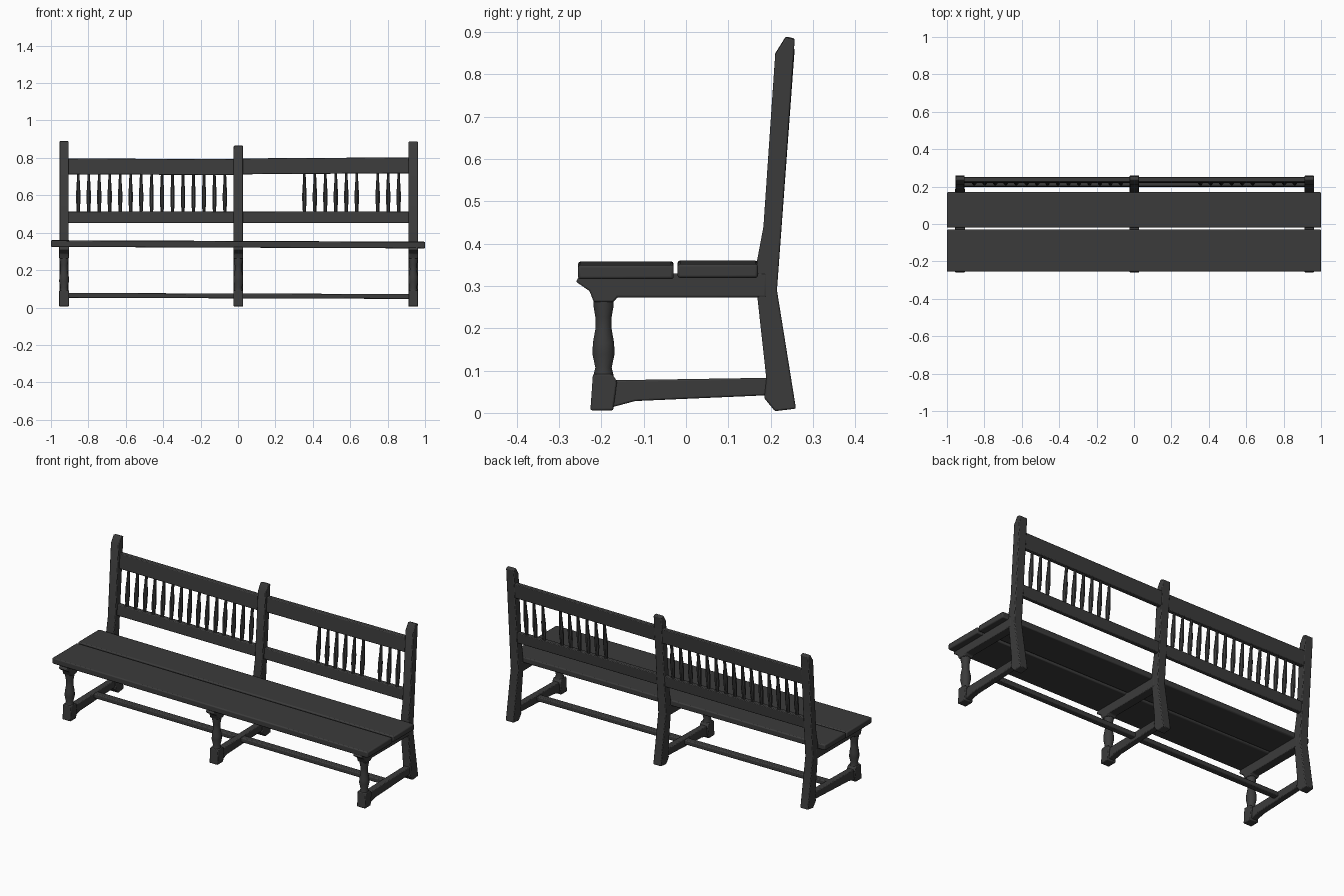
import bpy, bmesh, math
from mathutils import Vector

cube = bpy.data.objects.get("Cube")
if cube:
    bpy.data.objects.remove(cube, do_unlink=True)

wood = bpy.data.materials.new("dark charcoal wood")
wood.use_nodes = True
COLOUR = (0.044, 0.044, 0.044, 1)
wood.diffuse_color = COLOUR
wood.node_tree.nodes["Principled BSDF"].inputs["Base Color"].default_value = COLOUR


def finish(name, bm, bevel=0.0):
    bmesh.ops.recalc_face_normals(bm, faces=bm.faces)
    mesh = bpy.data.meshes.new(name)
    bm.to_mesh(mesh)
    bm.free()
    mesh.materials.append(wood)
    obj = bpy.data.objects.new(name, mesh)
    bpy.context.collection.objects.link(obj)
    if bevel:
        mod = obj.modifiers.new("soft edges", "BEVEL")
        mod.width = bevel
        mod.segments = 2
    bpy.ops.object.select_all(action="DESELECT")
    obj.select_set(True)
    bpy.context.view_layer.objects.active = obj
    bpy.ops.object.shade_smooth_by_angle(angle=math.radians(35))
    return obj


def extrude_x(name, profile, x0, x1, bevel=0.004, drop=0.0):
    """Extrude a (y, z) outline from x0 to x1, the far end lowered by drop."""
    bm = bmesh.new()
    face = bm.faces.new([bm.verts.new((x0, y, z)) for y, z in profile])
    new = bmesh.ops.extrude_face_region(bm, geom=[face])["geom"]
    verts = [v for v in new if isinstance(v, bmesh.types.BMVert)]
    bmesh.ops.translate(bm, verts=verts, vec=(x1 - x0, 0, -drop))
    return finish(name, bm, bevel)


def turned(name, rings, base, top, sides):
    """Loft round rings of (fraction, radius) between two points."""
    base, top = Vector(base), Vector(top)
    bm = bmesh.new()
    loops = []
    for t, r in rings:
        c = base.lerp(top, t)
        angles = [2 * math.pi * (i + 0.5) / sides for i in range(sides)]
        loops.append([bm.verts.new(c + Vector((r * math.cos(a), r * math.sin(a), 0)))
                      for a in angles])
    for a, b in zip(loops, loops[1:]):
        for i in range(sides):
            j = (i + 1) % sides
            bm.faces.new((a[i], a[j], b[j], b[i]))
    bm.faces.new(loops[0])
    bm.faces.new(loops[-1])
    return finish(name, bm)


def box(y0, y1, z0, z1):
    return [(y0, z0), (y1, z0), (y1, z1), (y0, z1)]


# Seat planks, slightly lower at the left end
extrude_x("seat_front_plank", box(-0.255, -0.029, 0.324, 0.358), -1, 1, 0.006, 0.008)
extrude_x("seat_back_plank", box(-0.02, 0.17, 0.327, 0.36), -1, 1, 0.006, 0.008)

# Three trestles: back post, seat bearer, turned front leg, foot and stretcher
LEG = [(0, .026), (.08, .024), (.16, .02), (.32, .027), (.45, .026),
       (.64, .019), (.76, .02), (.9, .025), (1, .025)]
for side, x, top in (("right", -0.93, 0.89), ("middle", 0.002, 0.866), ("left", 0.937, 0.888)):
    post = [(0.21, 0.004), (0.185, 0.035), (0.19, 0.08), (0.168, 0.28), (0.168, 0.36),
            (0.183, 0.44), (0.211, top - 0.04), (0.236, top), (0.257, top - 0.005),
            (0.215, 0.29), (0.26, 0.01)]
    extrude_x(side + "_back_post", post, x - 0.025, x + 0.025)
    bearer = [(-0.25, 0.33), (-0.26, 0.31), (-0.228, 0.288), (-0.218, 0.262), (-0.172, 0.262),
              (-0.162, 0.273), (0.19, 0.273), (0.19, 0.33)]
    extrude_x(side + "_seat_bearer", bearer, x - 0.026, x + 0.026)
    turned(side + "_front_leg", LEG, (x, -0.195, 0.075), (x, -0.195, 0.275), 12)
    foot = [(-0.226, 0.006), (-0.172, 0.006), (-0.163, 0.075), (-0.175, 0.092), (-0.22, 0.092)]
    extrude_x(side + "_front_foot", foot, x - 0.026, x + 0.026)
    brace = [(-0.18, 0.012), (-0.12, 0.028), (0.2, 0.042), (0.2, 0.083), (-0.18, 0.077)]
    extrude_x(side + "_side_stretcher", brace, x - 0.018, x + 0.018)

# Long floor stretcher
extrude_x("long_stretcher", box(0.0, 0.036, 0.052, 0.078), -0.93, 0.937, 0.005, 0.006)


# Backrest rails follow the lean of the posts
def lean(z):
    return 0.212 + (z - 0.48) * 0.08


def rail(name, x0, x1, z0, z1, drop=0.0):
    a, b = lean(z0), lean(z1)
    extrude_x(name, [(a - 0.013, z0), (a + 0.013, z0), (b + 0.013, z1), (b - 0.013, z1)],
              x0, x1, 0.004, drop)


for side, x0, x1 in (("right", -0.93, 0), ("left", 0, 0.937)):
    rail(side + "_lower_back_rail", x0, x1, 0.452, 0.514)
    rail(side + "_upper_back_rail", x0, x1, 0.712, 0.797, -0.006 if x0 == 0 else 0.004)

# Spindles: full row on the right, a broken row on the left
SPINDLE = [(0, .009), (.12, .01), (.3, .0125), (.5, .0125), (.75, .009), (1, .007)]
STEP = 0.056
for i in range(15):
    slots = [("right", -0.07 - i * STEP)]
    if i in (5, 6, 7, 8, 9, 10, 12, 13, 14):
        slots.append(("left", 0.075 + i * STEP))
    for side, x in slots:
        turned(f"{side}_spindle_{i + 1}", SPINDLE,
               (x, lean(0.505), 0.505), (x, lean(0.72), 0.72), 8)
